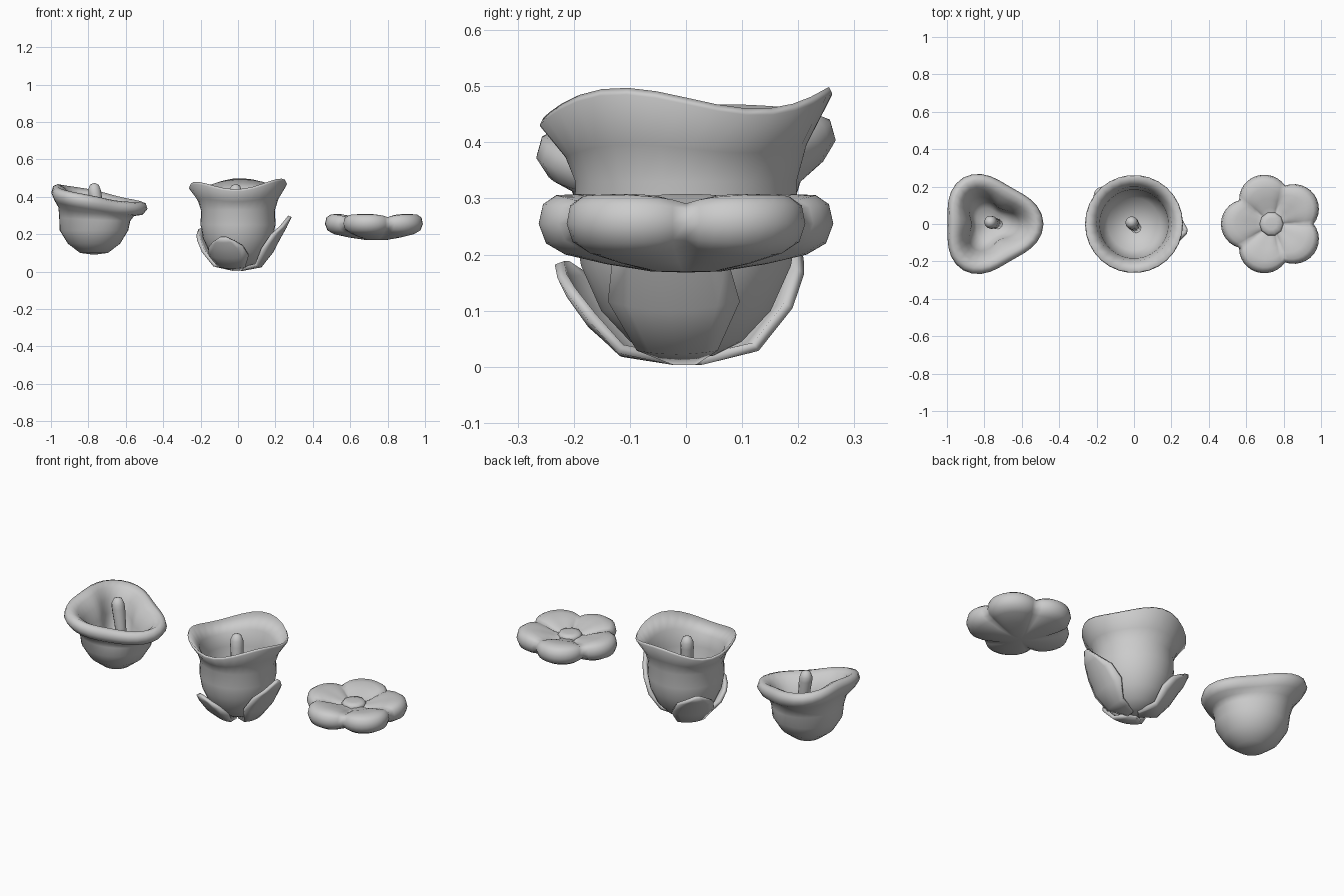
import bpy, math
from math import sin, cos, pi, radians
from mathutils import Vector

if "Cube" in bpy.data.objects:
    bpy.data.objects.remove(bpy.data.objects["Cube"])


def make(name, verts, faces):
    me = bpy.data.meshes.new(name)
    me.from_pydata(verts, [], faces)
    me.update()
    ob = bpy.data.objects.new(name, me)
    bpy.context.collection.objects.link(ob)
    for p in me.polygons:
        p.use_smooth = True
    return ob


def lathe(name, levels, point, n):
    """Skin rings between two poles; point(level, angle) gives each vertex."""
    verts, faces = [Vector(point(levels[0], 0))], []
    rings = levels[1:-1]
    for lv in rings:
        verts += [Vector(point(lv, 2 * pi * i / n)) for i in range(n)]
    verts.append(Vector(point(levels[-1], 0)))
    last = len(verts) - 1
    for i in range(n):
        j = (i + 1) % n
        faces.append((0, 1 + j, 1 + i))
        for k in range(len(rings) - 1):
            a, b = 1 + k * n, 1 + (k + 1) * n
            faces.append((a + i, a + j, b + j, b + i))
        e = 1 + (len(rings) - 1) * n
        faces.append((e + i, e + j, last))
    return make(name, verts, faces)


def pistil(name, base, top, r):
    """Rounded, slightly leaning rod."""
    base, top = Vector(base), Vector(top)
    levels = [(0, 0, 0), (r * .8, 0, 0), (r * .85, .5, 0), (r, .9, 0), (r * .95, 1, 0),
              (r * .65, 1, r * .7), (0, 1, r)]

    def pt(lv, a):
        c = base.lerp(top, lv[1])
        return (c.x + lv[0] * cos(a), c.y + lv[0] * sin(a), c.z + lv[2])
    return lathe(name, levels, pt, 12)


# Three-cornered cup flower: (radius, corner amount, height, rim tilt weight)
tri = [(0, 0, .09, 0), (.075, 0, .10, 0), (.14, 0, .15, 0), (.183, 0, .22, 0),
       (.19, .004, .28, .2), (.202, .012, .32, .5), (.236, .025, .345, .9),
       (.256, .03, .38, 1), (.247, .03, .41, 1), (.22, .03, .42, 1),
       (.185, .03, .4, 1), (.15, .032, .355, .8), (.128, .03, .3, .5),
       (.115, .022, .24, .1), (.08, .01, .2, 0), (0, 0, .185, 0)]


def tri_pt(lv, a):
    r = lv[0] + lv[1] * cos(3 * a)
    return (-.77 + r * cos(a), r * sin(a),
            lv[2] + lv[3] * (-.045 * cos(a) + .016 * sin(a)))


lathe("triangular_flower_cup", tri, tri_pt, 36)
pistil("triangular_flower_pistil", (-.73, 0, .19), (-.768, .01, .44), .035)

# Tall cup flower with wavy rim: (radius, height, wave weight)
cup = [(0, .012, 0), (.05, .02, 0), (.1, .045, 0), (.152, .1, 0), (.188, .18, 0),
       (.2, .25, 0), (.198, .33, 0), (.216, .385, .4), (.262, .458, 1),
       (.256, .47, 1), (.2, .4, .5), (.184, .32, 0), (.178, .24, 0),
       (.14, .14, 0), (0, .09, 0)]


def cup_pt(lv, a):
    wave = .022 * cos(3 * (a - pi / 2)) + .012 * cos(a - radians(35))
    return (lv[0] * cos(a), lv[0] * sin(a), lv[1] + lv[2] * wave)


lathe("tall_flower_cup", cup, cup_pt, 30)
pistil("tall_flower_pistil", (.01, -.02, .1), (-.013, .008, .435), .035)


# Sepals around the tall cup
def sepal(name, angle, path):
    a = radians(angle)
    u, t = Vector((cos(a), sin(a), 0)), Vector((-sin(a), cos(a), 0))
    verts, faces = [], []
    for r, z, w in path:
        for k in range(-3, 4):
            s = w * k / 3
            v = u * (r - s * s / .42) + t * s
            verts.append((v.x, v.y, z + s * s * 1.2))
    for i in range(len(path) - 1):
        for k in range(6):
            q = i * 7 + k
            faces.append((q, q + 1, q + 8, q + 7))
    ob = make(name, verts, faces)
    m = ob.modifiers.new("thickness", 'SOLIDIFY')
    m.thickness = .018
    m.offset = 0


sepal("sepal_right", -8, [(.02, .012, .02), (.12, .03, .07), (.18, .105, .115),
                          (.222, .185, .1), (.252, .238, .06), (.28, .295, .01)])
sepal("sepal_back", 138, [(.02, .012, .02), (.12, .03, .07), (.18, .095, .11),
                          (.22, .16, .095), (.245, .195, .06), (.265, .23, .012)])
sepal("sepal_front", 250, [(.02, .012, .02), (.11, .025, .075), (.168, .075, .11),
                           (.205, .125, .095), (.222, .158, .06), (.235, .185, .015)])

# Five-petal flat blossom: (fraction of outline, height, crease weight)
petal = [(0, .168, 0), (.25, .17, 0), (.55, .183, -.2), (.82, .2, -.5),
         (.95, .22, -.3), (1, .255, 0), (.97, .29, .3), (.88, .306, .5),
         (.72, .308, .8), (.52, .298, .9), (.35, .282, .7), (.25, .275, .3), (0, .27, 0)]


def outline(a):
    d = (a - pi + pi / 5) % (2 * pi / 5) - pi / 5
    c, rr = .138, .132
    return c * cos(d) + math.sqrt(rr * rr - (c * sin(d)) ** 2), abs(d) / (pi / 5)


def petal_pt(lv, a):
    R, d = outline(a)
    f = lv[0]
    r = f * (R * min(1, f * 1.6) + .24 * max(0, 1 - f * 1.6))
    return (.74 + 1.02 * r * cos(a), r * sin(a), lv[1] - .03 * lv[2] * d ** 3)


lathe("blossom_petals", petal, petal_pt, 60)
lathe("blossom_center", [(0, .25), (.06, .25), (.064, .275), (.055, .287), (.03, .29), (0, .291)],
      lambda lv, a: (.735 + lv[0] * cos(a), lv[0] * sin(a), lv[1]), 10)
